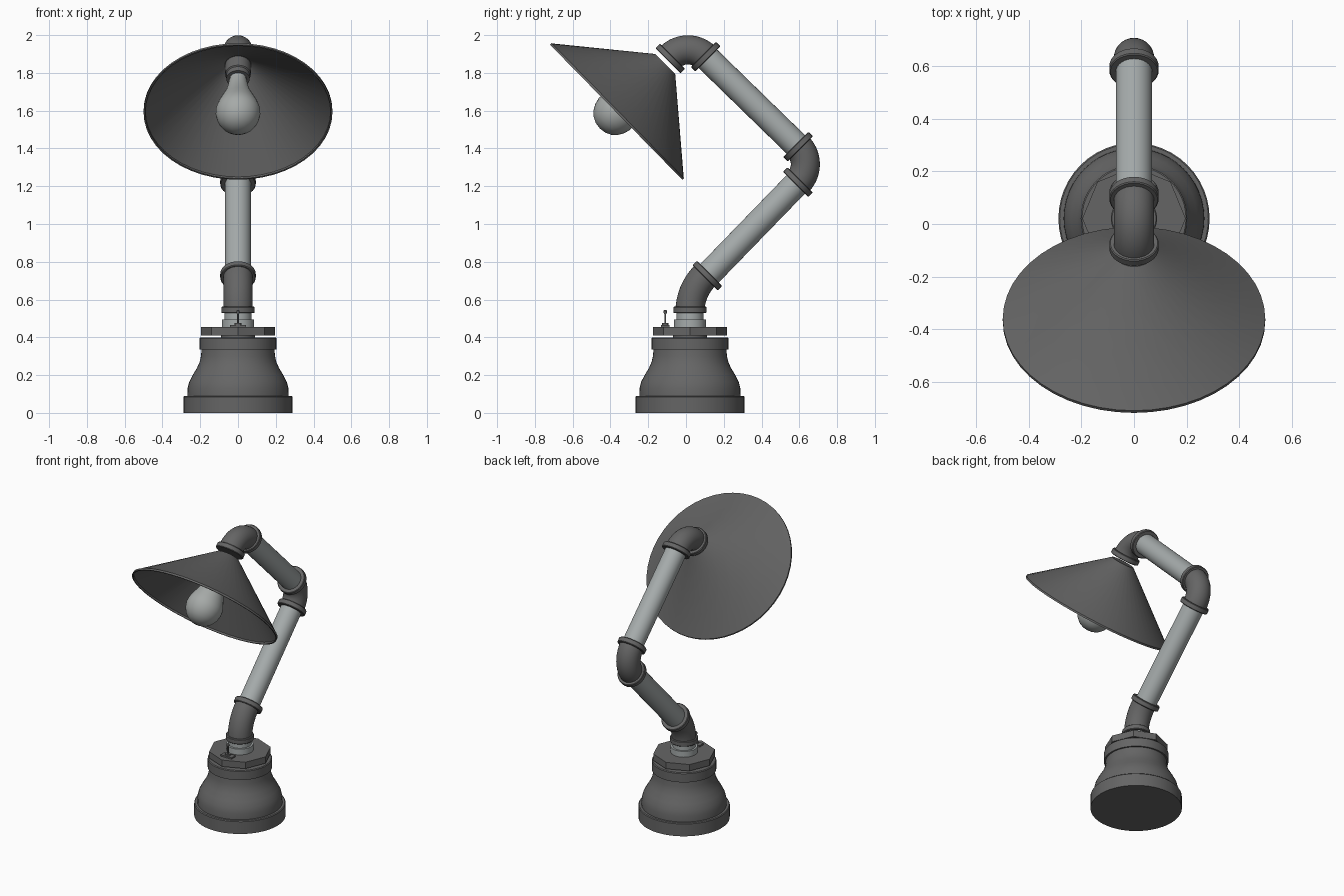
import bpy, bmesh
from math import radians, sqrt
from mathutils import Vector, Matrix

cube = bpy.data.objects.get("Cube")
if cube:
    bpy.data.objects.remove(cube, do_unlink=True)


def material(name, colour):
    m = bpy.data.materials.new(name)
    m.use_nodes = True
    m.diffuse_color = (*colour, 1)
    m.node_tree.nodes["Principled BSDF"].inputs["Base Color"].default_value = (*colour, 1)
    return m


iron = material("dark iron", (0.13, 0.13, 0.13))
steel = material("pale steel", (0.38, 0.41, 0.41))
glass = material("bulb grey", (0.38, 0.40, 0.39))


def finish(name, bm, mat, angle=35):
    bmesh.ops.remove_doubles(bm, verts=bm.verts, dist=0.0001)
    bmesh.ops.recalc_face_normals(bm, faces=bm.faces)
    mesh = bpy.data.meshes.new(name)
    bm.to_mesh(mesh)
    bm.free()
    mesh.materials.append(mat)
    ob = bpy.data.objects.new(name, mesh)
    bpy.context.collection.objects.link(ob)
    bpy.ops.object.select_all(action='DESELECT')
    ob.select_set(True)
    bpy.context.view_layer.objects.active = ob
    bpy.ops.object.shade_smooth_by_angle(angle=radians(angle))
    return ob


def lathe(name, profile, origin, axis, mat, sides=32):
    """Turn (radius, height) points about an axis through origin."""
    bm = bmesh.new()
    vs = [bm.verts.new((r, 0, h)) for r, h in profile]
    edges = [bm.edges.new(pair) for pair in zip(vs, vs[1:])]
    bmesh.ops.spin(bm, geom=vs + edges, cent=(0, 0, 0), axis=(0, 0, 1),
                   angle=radians(360), steps=sides)
    turn = Vector((0, 0, 1)).rotation_difference(Vector(axis)).to_matrix().to_4x4()
    bmesh.ops.transform(bm, matrix=Matrix.Translation(origin) @ turn, verts=bm.verts)
    return finish(name, bm, mat)


def rod(name, a, b, r, mat, sides=32):
    a, b = Vector(a), Vector(b)
    d = (b - a).length
    return lathe(name, [(0, 0), (r, 0), (r, d), (0, d)], a, (b - a).normalized(), mat, sides)


def collar(name, centre, axis, r=0.094, half=0.017):
    c = 0.004
    lathe(name, [(0, -half), (r - c, -half), (r, c - half), (r, half - c), (r - c, half), (0, half)],
          centre, axis, iron)


def elbow(name, start, direction, radius, degrees, steps):
    """Sweep a disc round a bend in the y-z plane."""
    start, d = Vector(start), Vector(direction).normalized()
    bm = bmesh.new()
    turn = Vector((0, 0, 1)).rotation_difference(d).to_matrix().to_4x4()
    bmesh.ops.create_circle(bm, cap_ends=False, segments=32, radius=0.077,
                            matrix=Matrix.Translation(start) @ turn)
    side = Vector((0, d.z, -d.y)) * (1 if degrees < 0 else -1)
    bmesh.ops.spin(bm, geom=bm.verts[:] + bm.edges[:], cent=start + side * radius,
                   axis=(1, 0, 0), angle=radians(degrees), steps=steps)
    finish(name, bm, iron)


UP = Vector((0, 0, 1))
FOOT = Vector((0, 0.021, 0))
out_up = Vector((0, 1, 1)).normalized()
in_up = Vector((0, -1, 1)).normalized()
down = Vector((0, -1, -1)).normalized()

# Base: bell-shaped pipe reducer, neck and octagonal nut
lathe("base_bell", [(0, 0), (0.288, 0), (0.288, 0.085), (0.283, 0.09), (0.268, 0.09),
                    (0.267, 0.13), (0.258, 0.165), (0.24, 0.2), (0.217, 0.238),
                    (0.203, 0.27), (0.196, 0.3), (0.193, 0.335), (0.203, 0.335),
                    (0.203, 0.395), (0.198, 0.4), (0, 0.4)], FOOT, UP, iron, 48)
rod("nut_neck", FOOT + UP * 0.39, FOOT + UP * 0.42, 0.09, iron)
rod("octagon_nut", FOOT + UP * 0.41, FOOT + UP * 0.455, 0.197, iron, 8)
lathe("base_nipple", [(0, 0.45), (0.085, 0.45), (0.085, 0.495), (0.072, 0.495),
                      (0.072, 0.54), (0, 0.54)], FOOT, UP, steel)

# Toggle switch on the nut
bm = bmesh.new()
bmesh.ops.create_cube(bm, size=1, matrix=Matrix.Translation((0, -0.11, 0.459)) @
                      Matrix.Diagonal((0.085, 0.045, 0.012, 1)))
finish("switch_plate", bm, iron)
rod("switch_bush", (0, -0.11, 0.46), (0, -0.11, 0.475), 0.018, iron, 12)
lathe("switch_lever", [(0, 0), (0.005, 0), (0.005, 0.06), (0.009, 0.068),
                       (0.009, 0.078), (0.004, 0.084), (0, 0.084)],
      (0, -0.11, 0.462), UP, iron, 12)

# Jointed arm: three elbows with collars, two straight pipes
low = Vector((0, 0.113, 0.727))
knee_a, knee_b = Vector((0, 0.593, 1.222)), Vector((0, 0.593, 1.41))
head_a, head_b = Vector((0, 0.104, 1.886)), Vector((0, -0.084, 1.876))

elbow("base_elbow", FOOT + UP * 0.535, UP, 0.27, -45, 8)
elbow("knee_elbow", knee_a, out_up, 0.133, 90, 14)
elbow("head_elbow", Vector((0, 0.104, 1.883)), in_up, 0.133, 90, 14)
collar("base_elbow_lower_collar", FOOT + UP * 0.545, UP, 0.088)
for name, point, axis in [("base_elbow_upper_collar", low, out_up),
                          ("knee_lower_collar", knee_a, out_up),
                          ("knee_upper_collar", knee_b, in_up),
                          ("head_upper_collar", head_a, in_up),
                          ("head_lower_collar", head_b, down)]:
    collar(name, point, axis)
rod("lower_arm_pipe", low, knee_a, 0.069, steel)
rod("upper_arm_pipe", knee_b, head_a, 0.069, steel)

# Shade: thin open cone with a small rolled rim
rim = Vector((0, -0.368, 1.593))
axis = Vector((0, -0.714, -0.7)).normalized()
lathe("shade", [(0, -0.362), (0.075, -0.362), (0.496, -0.012), (0.5, -0.01), (0.5, 0.002),
                (0.491, 0.002), (0.491, -0.01), (0.07, -0.354), (0, -0.354)],
      rim, axis, iron, 48)

# Socket, screw base and bulb
lathe("bulb_socket", [(0, -0.36), (0.068, -0.36), (0.068, -0.285), (0.062, -0.28),
                      (0.062, -0.25), (0, -0.25)], rim, axis, iron)
rod("bulb_screw", rim - axis * 0.255, rim - axis * 0.225, 0.045, steel)
lathe("bulb", [(0, -0.235), (0.048, -0.235), (0.052, -0.2), (0.065, -0.15), (0.088, -0.095),
               (0.107, -0.05), (0.117, -0.015), (0.118, 0.015), (0.109, 0.05), (0.092, 0.08),
               (0.067, 0.104), (0.036, 0.119), (0, 0.124)], rim, axis, glass)
